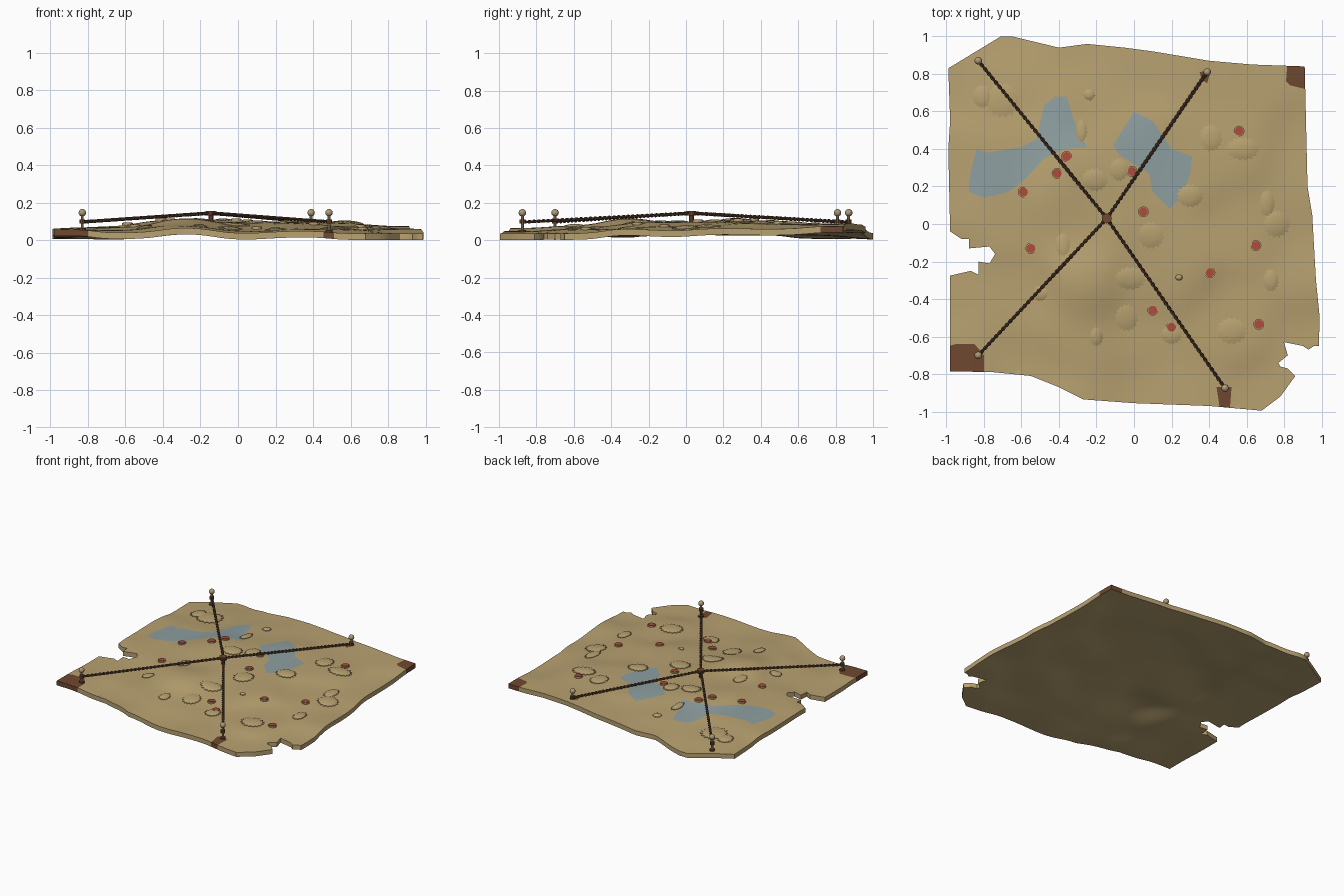
import bpy, bmesh, math, random
from mathutils import Vector, Matrix
from mathutils.geometry import delaunay_2d_cdt

if "Cube" in bpy.data.objects:
    bpy.data.objects.remove(bpy.data.objects["Cube"])
random.seed(4)

def mat(name, r, g, b):
    m = bpy.data.materials.new(name)
    m.diffuse_color = (r, g, b, 1)
    m.use_nodes = True
    m.node_tree.nodes["Principled BSDF"].inputs["Base Color"].default_value = m.diffuse_color
    return m

TAN = mat("parchment tan", 0.48, 0.36, 0.165)
WATER = mat("water blue", 0.27, 0.345, 0.35)
STAIN = mat("stain brown", 0.16, 0.065, 0.03)
RED = mat("marker red", 0.42, 0.07, 0.045)
ROPE = mat("rope brown", 0.11, 0.055, 0.03)
PIN = mat("pin tan", 0.42, 0.32, 0.18)

# ragged sheet outline and painted regions (plan view)
OUTLINE = [(-.99, .83), (-.71, 1), (-.65, 1), (-.4, .94), (-.25, .96), (-.05, .94), (.1, .92), (.4, .87),
           (.63, .85), (.91, .84), (.925, .2), (.95, .05), (.97, -.3), (.99, -.5), (.985, -.65), (.96, -.65),
           (.93, -.67), (.9, -.65), (.8, -.63), (.82, -.7), (.77, -.74), (.78, -.76), (.82, -.77), (.86, -.81),
           (.78, -.92), (.68, -.995), (.4, -.97), (0, -.955), (-.27, -.935), (-.4, -.87), (-.55, -.81),
           (-.75, -.79), (-.98, -.785), (-.98, -.275), (-.87, -.25), (-.83, -.27), (-.83, -.2), (-.77, -.21),
           (-.74, -.16), (-.77, -.12), (-.88, -.13), (-.88, -.08), (-.92, -.08), (-.98, -.04), (-.99, .4), (-.98, .55)]
LAKES = [[(-.88, .17), (-.88, .23), (-.86, .32), (-.84, .4), (-.78, .38), (-.6, .41), (-.52, .45), (-.48, .63),
          (-.42, .68), (-.36, .68), (-.32, .55), (-.25, .41), (-.37, .4), (-.48, .35), (-.58, .24), (-.67, .17), (-.8, .14)],
         [(-.11, .42), (0, .6), (.1, .55), (.2, .4), (.31, .36), (.3, .27), (.25, .14), (.19, .08), (.1, .17),
          (.08, .27), (0, .32), (-.08, .37)]]
STAINS = [[(-1.02, -.66), (-.95, -.64), (-.85, -.64), (-.8, -.7), (-.8, -.82), (-1.02, -.82)],
          [(.82, .88), (.81, .76), (.83, .74), (.95, .71), (.95, .88)],
          [(.44, -.87), (.46, -1), (.51, -1), (.52, -.87)],
          [(.35, .81), (.36, .77), (.39, .75), (.41, .82)]]
# height samples of the wavy surface
HILLS = [(-.98, -.78, .058), (-.55, -.81, .04), (-.27, -.93, .068), (.02, -.95, .036), (.3, -.96, .05), (.68, -1, .036),
         (.98, -.6, .036), (.96, -.27, .065), (.95, -.1, .045), (.93, .15, .065), (.92, .45, .06), (.91, .84, .075),
         (.4, .86, .09), (0, .94, .085), (-.3, .95, .07), (-.7, 1, .035), (-.99, .8, .04), (-.98, .3, .06), (-.98, -.3, .05),
         (-.25, -.3, .125), (-.38, .16, .115), (-.3, -.02, .08), (.2, -.2, .1), (.25, .3, .1), (-.15, .03, .1),
         (.05, -.3, .07), (.5, .4, .095), (.6, 0, .075), (.5, -.5, .06), (-.6, -.4, .055), (-.65, .3, .075),
         (-.2, .65, .085), (-.7, .75, .06), (0, -.55, .05), (-.3, -.6, .08), (.6, .65, .085), (-.05, .4, .105), (-.7, 0, .07)]
THICK = 0.034

def height(x, y):
    sw = sz = 0
    for hx, hy, hz in HILLS:
        w = math.exp(-((x - hx) ** 2 + (y - hy) ** 2) / 0.03) + 1e-6
        sw += w
        sz += w * hz
    return max(sz / sw, THICK)

def inside(p, poly):
    hit = False
    for (ax, ay), (bx, by) in zip(poly, poly[1:] + poly[:1]):
        if (ay > p[1]) != (by > p[1]) and p[0] < (bx - ax) * (p[1] - ay) / (by - ay) + ax:
            hit = not hit
    return hit

def finish(bm, name, mats):
    bmesh.ops.recalc_face_normals(bm, faces=bm.faces)
    me = bpy.data.meshes.new(name)
    bm.to_mesh(me)
    bm.free()
    for m in mats:
        me.materials.append(m)
    ob = bpy.data.objects.new(name, me)
    bpy.context.collection.objects.link(ob)
    bpy.ops.object.select_all(action='DESELECT')
    ob.select_set(True)
    bpy.context.view_layer.objects.active = ob
    bpy.ops.object.shade_smooth_by_angle(angle=math.radians(35))
    return ob

# map sheet: constrained triangulation, lifted to the height field
pts, edges = [], []
for poly in [OUTLINE] + LAKES + STAINS:
    loop = []
    for a, b in zip(poly, poly[1:] + poly[:1]):
        a, b = Vector(a), Vector(b)
        n = max(1, math.ceil((b - a).length / .05))
        loop += [a.lerp(b, i / n) for i in range(n)]
    s = len(pts)
    pts += loop
    edges += [(s + i, s + (i + 1) % len(loop)) for i in range(len(loop))]
pts += [Vector((i * .045 + .011, j * .045 + .007)) for i in range(-22, 22) for j in range(-22, 22)]
v2, _, tris, *_ = delaunay_2d_cdt(pts, edges, [], 0, 1e-4)
bm = bmesh.new()
top = [bm.verts.new((v.x, v.y, height(*v))) for v in v2]
bot = [bm.verts.new((v.x, v.y, height(*v) - THICK)) for v in v2]
faces = []
for t in tris:
    c = sum((v2[i] for i in t), Vector((0, 0))) / 3
    if inside(c, OUTLINE):
        f = bm.faces.new([top[i] for i in t])
        g = bm.faces.new([bot[i] for i in reversed(t)])
        if any(inside(c, p) for p in STAINS):
            f.material_index = 2
        elif any(inside(c, p) for p in LAKES):
            f.material_index = 1
        faces.append(f)
bm.verts.index_update()
rim = [(e.verts[0].index, e.verts[1].index, e.link_faces[0].material_index)
       for f in faces for e in f.edges if len(e.link_faces) == 1]
for a, b, m in rim:
    bm.faces.new((top[a], top[b], bot[b], bot[a])).material_index = 2 if m == 2 else 0
bmesh.ops.delete(bm, geom=[v for v in bm.verts if not v.link_faces], context='VERTS')
finish(bm, "map_sheet", [TAN, WATER, STAIN])

# jagged mounds: low domes with a saw-tooth skirt
MOUNDS = [(-.81, .68, .05, .06), (-.7, .66, .09, .09), (-.28, .5, .03, .06), (-.21, .235, .07, .06), (-.08, .29, .05, .06),
          (.41, .46, .06, .07), (.58, .4, .085, .06), (.3, .15, .07, .06), (.71, .11, .04, .07), (.76, 0, .07, .07),
          (.09, -.06, .07, .07), (-.38, -.11, .04, .06), (-.02, -.29, .08, .06), (-.04, -.5, .06, .07),
          (-.2, -.6, .035, .05), (.2, -.59, .055, .05), (.52, -.57, .08, .07), (.73, -.3, .04, .06),
          (-.5, -.37, .04, .04), (.24, -.285, .02, .015), (-.24, .69, .03, .03)]
bm = bmesh.new()
for x, y, rx, ry in MOUNDS:
    rings = []
    N = 32
    for scale, lift in ((1, -.01), (1, .004), (.7, .009), (.35, .012)):
        ring = []
        for i in range(N):
            a = i * math.tau / N
            k = scale * ((1.08 if i % 2 else .88) if scale == 1 else 1)
            px, py = x + rx * k * math.cos(a), y + ry * k * math.sin(a)
            ring.append(bm.verts.new((px, py, height(px, py) + lift)))
        rings.append(ring)
    for lo, hi in zip(rings, rings[1:]):
        for i in range(N):
            j = (i + 1) % N
            bm.faces.new((lo[i], lo[j], hi[j], hi[i]))
    bm.faces.new(rings[-1])
finish(bm, "mounds", [TAN])

def cylinder(bm, p, r, h, sides=12):
    bmesh.ops.create_cone(bm, cap_ends=True, segments=sides, radius1=r, radius2=r, depth=h,
                          matrix=Matrix.Translation(p))

# red markers: a tan collar with a red disc on it
SPOTS = [(-.36, .36), (-.41, .27), (-.59, .17), (-.55, -.13), (-.01, .28), (.05, .065), (.56, .495), (.65, -.115),
         (.405, -.26), (.1, -.46), (.2, -.55), (.665, -.535)]
for name, r, up, m in (("marker_collars", .029, .003, TAN), ("red_markers", .024, .006, RED)):
    bm = bmesh.new()
    for x, y in SPOTS:
        cylinder(bm, (x, y, height(x, y) + up), r, .012)
    finish(bm, name, [m])

# pins, knots and twisted ropes meeting at the centre knot
HUB = Vector((-.145, .03, .145))
PINS = [(-.83, .87), (.39, .81), (-.83, -.7), (.485, -.875)]
stems, heads, knots, ropes = (bmesh.new() for _ in range(4))
cylinder(knots, HUB, .027, .024, 10)
cylinder(knots, (HUB.x, HUB.y, .118), .014, .04, 10)
for x, y in PINS:
    z = height(x, y)
    cylinder(stems, (x, y, (z + .145) / 2), .008, .145 - z, 10)
    bmesh.ops.create_uvsphere(heads, u_segments=14, v_segments=8, radius=.02, matrix=Matrix.Translation((x, y, .147)))
    cylinder(knots, (x, y, .1), .016, .022, 10)
    cylinder(knots, (x, y, z + .004), .02, .012, 10)
    end = Vector((x, y, .098))
    axis = (end - HUB).normalized()
    side = axis.cross(Vector((0, 0, 1))).normalized()
    up = side.cross(axis)
    steps, turns = 160, 18
    for phase in (0, math.pi):
        prev = None
        for s in range(steps + 1):
            a = phase + s / steps * turns * math.tau
            c = HUB.lerp(end, s / steps) + (side * math.cos(a) + up * math.sin(a)) * .005
            ring = [ropes.verts.new(c + (side * math.cos(k * math.tau / 6) + up * math.sin(k * math.tau / 6)) * .0055)
                    for k in range(6)]
            if prev:
                for k in range(6):
                    ropes.faces.new((prev[k], prev[(k + 1) % 6], ring[(k + 1) % 6], ring[k]))
            else:
                ropes.faces.new(ring)
            prev = ring
        ropes.faces.new(prev)
finish(stems, "pin_stems", [PIN])
finish(heads, "pin_heads", [PIN])
finish(knots, "rope_knots", [STAIN])
finish(ropes, "ropes", [ROPE])
